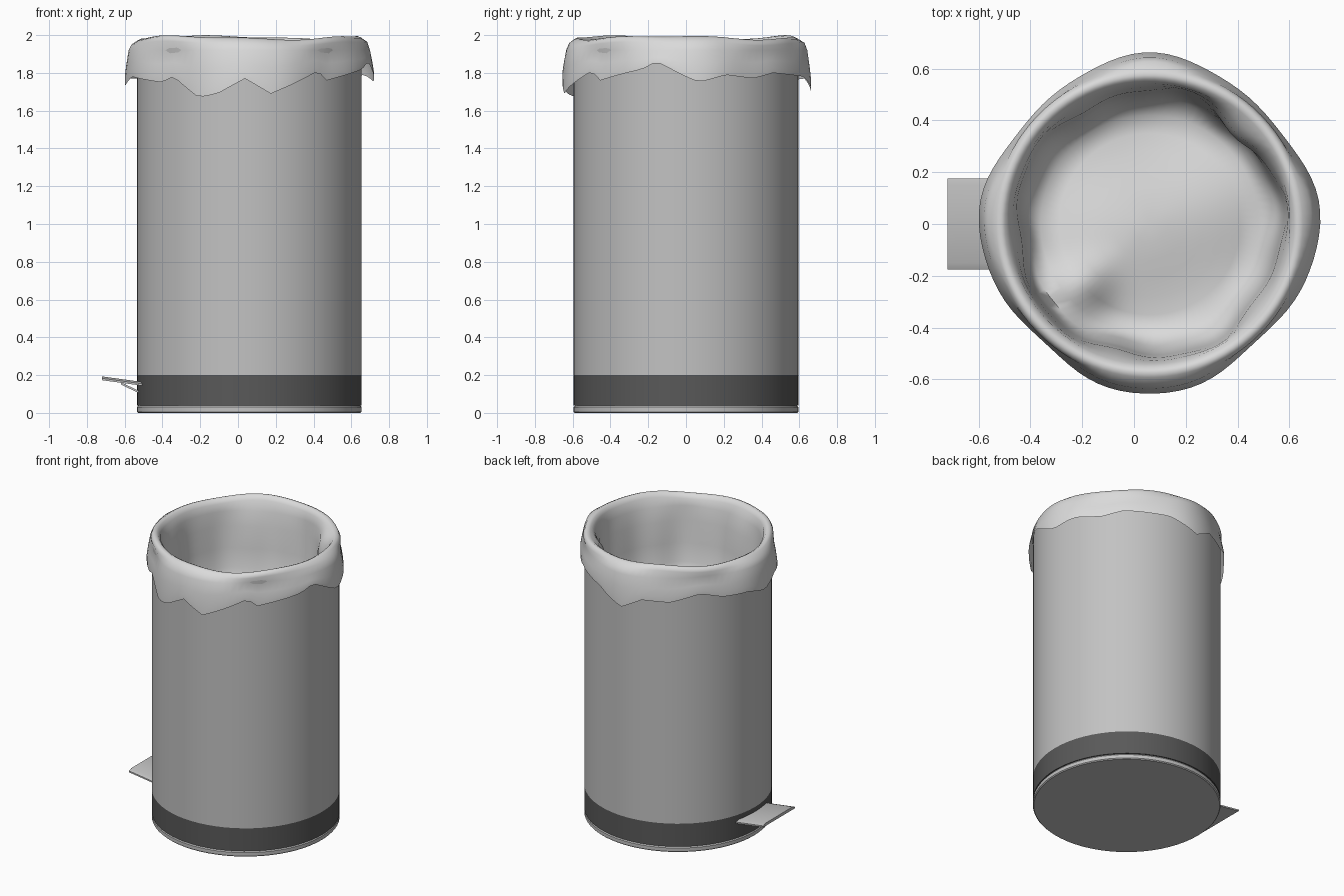
import bpy, bmesh
from math import sin, cos, pi, radians, degrees, exp

cube = bpy.data.objects.get("Cube")
if cube:
    bpy.data.objects.remove(cube)

CENTRE_X = 0.06
RADIUS = 0.595


def material(name, value):
    mat = bpy.data.materials.new(name)
    mat.use_nodes = True
    colour = (value, value, value, 1)
    mat.diffuse_color = colour
    mat.node_tree.nodes["Principled BSDF"].inputs["Base Color"].default_value = colour
    return mat


metal = material("grey metal", 0.54)
dark = material("dark grey plastic", 0.10)
plastic = material("pale bag plastic", 0.70)


def finish(bm, name, mat, angle=30):
    bmesh.ops.remove_doubles(bm, verts=bm.verts, dist=0.0001)
    mesh = bpy.data.meshes.new(name)
    bm.to_mesh(mesh)
    bm.free()
    mesh.materials.append(mat)
    obj = bpy.data.objects.new(name, mesh)
    bpy.context.collection.objects.link(obj)
    bpy.ops.object.select_all(action="DESELECT")
    obj.select_set(True)
    bpy.context.view_layer.objects.active = obj
    bpy.ops.object.shade_smooth_by_angle(angle=radians(angle))
    return obj


def lathe(name, profile, mat, sides=64, angle=30):
    """Sweep a profile of (radius, height), which may vary with the angle."""
    bm = bmesh.new()
    rings = []
    for i in range(sides):
        a = 2 * pi * i / sides
        rings.append([bm.verts.new((CENTRE_X + r * cos(a), r * sin(a), z))
                      for r, z in profile(a)])
    for i, ring in enumerate(rings):
        following = rings[(i + 1) % sides]
        for j in range(len(ring) - 1):
            bm.faces.new((ring[j], following[j], following[j + 1], ring[j + 1]))
    return finish(bm, name, mat, angle)


# Bin: base plate, dark skirt and hollow metal body
lathe("base_plate", lambda a: [(0, 0), (RADIUS - 0.006, 0), (RADIUS, 0.006),
                               (RADIUS, 0.03), (RADIUS - 0.008, 0.04), (0, 0.04)], metal)
lathe("base_band", lambda a: [(0, 0.04), (RADIUS, 0.04), (RADIUS, 0.2), (0, 0.2)], dark)
lathe("bin_body", lambda a: [(RADIUS, 0.2), (RADIUS, 1.94),
                             (RADIUS - 0.02, 1.94), (RADIUS - 0.02, 0.2)], metal)

# Ragged hem of the bag: degrees around the bin and height
HEM = [(0, 1.78), (6, 1.75), (19, 1.79), (35, 1.77), (48, 1.80), (75, 1.78), (92, 1.70),
       (104, 1.77), (120, 1.76), (138, 1.81), (152, 1.77), (168, 1.77), (182, 1.73),
       (196, 1.78), (221, 1.75), (229, 1.78), (245, 1.67), (255, 1.69), (268, 1.77),
       (280, 1.69), (306, 1.81), (312, 1.76), (339, 1.82), (346, 1.86), (360, 1.78)]


def hem_height(a):
    d = degrees(a) % 360
    for (d0, z0), (d1, z1) in zip(HEM, HEM[1:]):
        if d0 <= d <= d1:
            return z0 + (z1 - z0) * (d - d0) / (d1 - d0)


def bag_profile(a):
    hem = hem_height(a)
    outer = 0.637 + 0.022 * cos(4 * a) + 0.004 * sin(9 * a)
    top = 1.987 + 0.009 * cos(3 * a + 0.6) + 0.004 * sin(7 * a)
    wave = 0.012 * sin(5 * a + 1) + 0.006 * sin(11 * a)
    dent = -0.04 * exp(-((a - 0.78) / 0.2) ** 2)
    # Outer cuff, from the hem up and over the rim
    points = [(outer, hem), (outer, hem + 0.25 * (1.9 - hem)),
              (outer - 0.008, hem + 0.65 * (1.9 - hem)), (outer - 0.02, 1.92),
              (max(outer - 0.035, 0.602), top - 0.03), (0.592, top - 0.008), (0.575, top),
              (0.558, top - 0.008), (0.542 + dent / 2, top - 0.03)]
    # Inner wall
    points += [(0.528 + dent + wave / 2, 1.90), (0.515 + dent + wave, 1.80),
               (0.505 + dent / 2 + wave, 1.65), (0.495 + wave, 1.52), (0.47 + wave, 1.44)]
    # Crumpled floor of the bag
    for r in (0.42, 0.35, 0.28, 0.21, 0.14, 0.07, 0):
        x, y = r * cos(a), r * sin(a)
        z = 1.39 + 0.025 * sin(7 * x + 2 * y) + 0.025 * cos(8 * y - 3 * x)
        peak = 0.09 * exp(-((x + 0.27) ** 2 + (y + 0.25) ** 2) / 0.012)
        points.append((r, z + peak))
    return points


lathe("bag_liner", bag_profile, plastic, sides=90, angle=80)


def plate(name, section, start, end, mat):
    """Extrude a (y, z offset) section between two (x, z) points."""
    bm = bmesh.new()
    a, b = [[bm.verts.new((x, y, z + dz)) for y, dz in section] for x, z in (start, end)]
    n = len(section)
    for i in range(n):
        k = (i + 1) % n
        bm.faces.new((a[i], a[k], b[k], b[i]))
    bm.faces.new(a)
    bm.faces.new(b)
    bmesh.ops.recalc_face_normals(bm, faces=bm.faces)
    return finish(bm, name, mat)


# Foot pedal with turned-down sides, and the arm under it
tread = [(-0.175, -0.02), (0.175, -0.02), (0.175, -0.01), (0.15, 0),
         (-0.15, 0), (-0.175, -0.01)]
arm = [(-0.1, -0.012), (0.1, -0.012), (0.1, 0), (-0.1, 0)]
plate("pedal", tread, (-0.72, 0.193), (-0.50, 0.163), metal)
plate("pedal_arm", arm, (-0.62, 0.162), (-0.50, 0.105), metal)
